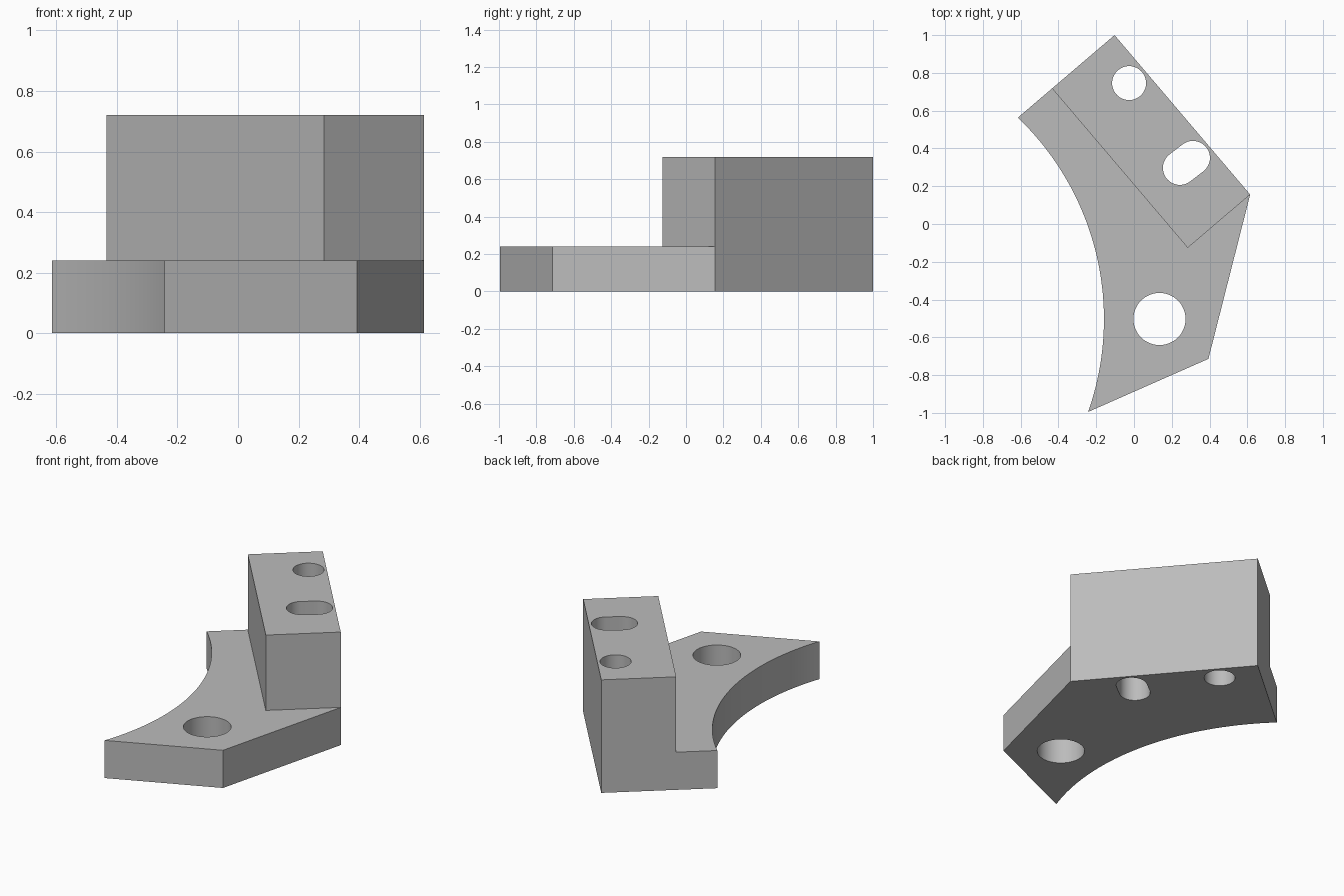
import bpy
import bmesh
from math import atan2, cos, sin, pi
from mathutils import Vector

if "Cube" in bpy.data.objects:
    bpy.data.objects.remove(bpy.data.objects["Cube"], do_unlink=True)

PLATE_Z, BLOCK_Z = 0.24, 0.72

grey = bpy.data.materials.new("plain grey")
grey.use_nodes = True
colour = (0.5, 0.5, 0.5, 1)
grey.diffuse_color = colour
grey.node_tree.nodes["Principled BSDF"].inputs["Base Color"].default_value = colour


def arc(centre, radius, start, end, steps):
    """Points along a circular arc."""
    angles = [start + (end - start) * i / steps for i in range(steps + 1)]
    return [centre + radius * Vector((cos(a), sin(a))) for a in angles]


def extrude(bm, faces, height):
    """Raise a region and return its top faces."""
    geom = bmesh.ops.extrude_face_region(bm, geom=faces)["geom"]
    verts = [g for g in geom if isinstance(g, bmesh.types.BMVert)]
    bmesh.ops.translate(bm, verts=verts, vec=(0, 0, height))
    return [g for g in geom if isinstance(g, bmesh.types.BMFace)]


def finish(bm, name):
    bmesh.ops.recalc_face_normals(bm, faces=bm.faces[:])
    mesh = bpy.data.meshes.new(name)
    bm.to_mesh(mesh)
    bm.free()
    obj = bpy.data.objects.new(name, mesh)
    bpy.context.collection.objects.link(obj)
    mesh.materials.append(grey)
    return obj


def cutter(name, outline):
    """Tall prism for a through hole."""
    bm = bmesh.new()
    face = bm.faces.new([bm.verts.new((p.x, p.y, -0.1)) for p in outline])
    extrude(bm, [face], 1)
    bm.faces.ensure_lookup_table()
    obj = finish(bm, name)
    obj.hide_render = True
    return obj


# Plan corners, with the raised block set along the back edge
left = Vector((-0.615, 0.563))
back = Vector((-0.103, 1.0))
right = Vector((0.615, 0.156))
front_right = Vector((0.394, -0.714))
front = Vector((-0.243, -0.995))
block_left = left.lerp(back, 0.354)
block_front = block_left + right - back

# Concave front edge
centre, radius = Vector((-1.636, -0.504)), 1.477
angle = lambda p: atan2(p.y - centre.y, p.x - centre.x)
curve = arc(centre, radius, angle(front), angle(left), 48)[1:-1]

# Stepped bracket body
bm = bmesh.new()
vert = lambda p: bm.verts.new((p.x, p.y, 0))
bl, bf, r = vert(block_left), vert(block_front), vert(right)
foot = bm.faces.new([vert(left), bl, bf, r, vert(front_right), vert(front)]
                    + [vert(p) for p in curve])
base = bm.faces.new([bl, vert(back), r, bf])
tops = extrude(bm, [foot, base], PLATE_Z)
block_top = min(tops, key=lambda f: len(f.verts))
extrude(bm, [block_top], BLOCK_Z - PLATE_Z)
# Remove any leftover source faces inside the body, then merge flat faces
inside = [f for f in bm.faces if all(len(e.link_faces) > 2 for e in f.edges)]
bmesh.ops.delete(bm, geom=inside, context="FACES")
bmesh.ops.recalc_face_normals(bm, faces=bm.faces[:])
bmesh.ops.dissolve_limit(bm, angle_limit=0.002, verts=bm.verts[:], edges=bm.edges[:])
bracket = finish(bm, "bracket")

# Through holes: plate hole, block hole and block slot
slot_a, slot_b = Vector((0.243, 0.297)), Vector((0.312, 0.350))
turn = atan2(slot_b.y - slot_a.y, slot_b.x - slot_a.x)
slot = (arc(slot_b, 0.09, turn - pi / 2, turn + pi / 2, 24)
        + arc(slot_a, 0.09, turn + pi / 2, turn + 3 * pi / 2, 24))
cutters = [
    cutter("plate_hole_cutter", arc(Vector((0.135, -0.503)), 0.138, 0, 2 * pi, 48)[:-1]),
    cutter("block_hole_cutter", arc(Vector((-0.026, 0.746)), 0.09, 0, 2 * pi, 48)[:-1]),
    cutter("block_slot_cutter", slot),
]

bpy.ops.object.select_all(action="DESELECT")
bracket.select_set(True)
bpy.context.view_layer.objects.active = bracket
for obj in cutters:
    mod = bracket.modifiers.new(obj.name, "BOOLEAN")
    mod.operation = "DIFFERENCE"
    mod.solver = "EXACT"
    mod.object = obj
    bpy.ops.object.modifier_apply(modifier=mod.name)
    bpy.data.objects.remove(obj, do_unlink=True)
bpy.ops.object.shade_smooth_by_angle(angle=0.5)
